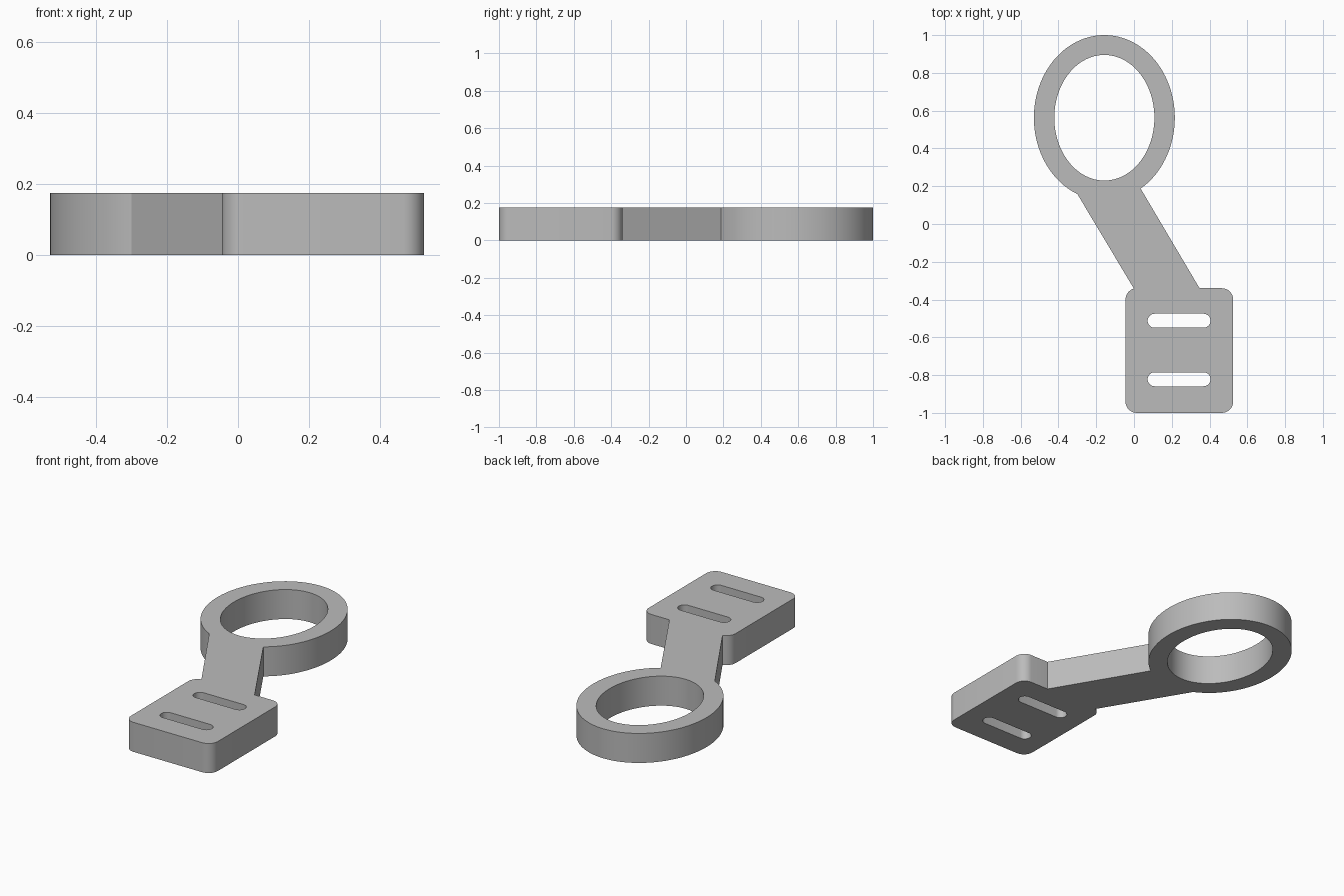
import bpy, bmesh
from math import cos, sin, radians

if "Cube" in bpy.data.objects:
    bpy.data.objects.remove(bpy.data.objects["Cube"], do_unlink=True)

HEIGHT = 0.175
RING = (-0.157, 0.5625)


def arc(centre, rx, ry, start, end, steps):
    """Points along an elliptical arc, angles in degrees."""
    angles = [radians(start + (end - start) * i / steps) for i in range(steps + 1)]
    return [(centre[0] + rx * cos(a), centre[1] + ry * sin(a)) for a in angles]


def slot(y, x0=0.072, x1=0.405, r=0.037):
    """Round-ended slot lying along x."""
    return (arc((x1 - r, y), r, r, -90, 90, 16)
            + arc((x0 + r, y), r, r, 90, 270, 16))


# Outer outline: ring, then the slanted arm into the rounded plate
left, right, front, back, r = -0.045, 0.525, -1.0, -0.34, 0.06
outline = arc(RING, 0.373, 0.4375, -59, 247.5, 96)
outline += arc((left + r, back - r), r, r, 105, 180, 8)
outline += arc((left + r, front + r), r, r, 180, 270, 8)
outline += arc((right - r, front + r), r, r, 270, 360, 8)
outline += arc((right - r, back - r), r, r, 0, 90, 8)
outline.append((0.347, back))

# Ring opening and the two strap slots
ring_hole = arc(RING, 0.265, 0.3325, 0, 360, 96)[:-1]
loops = [outline, ring_hole, slot(-0.512), slot(-0.822)]

# Fill the outline with its openings and give it thickness
profile = bpy.data.curves.new("bracket_profile", "CURVE")
profile.dimensions = "2D"
profile.fill_mode = "BOTH"
profile.extrude = HEIGHT / 2
for points in loops:
    spline = profile.splines.new("POLY")
    spline.points.add(len(points) - 1)
    for p, (x, y) in zip(spline.points, points):
        p.co = (x, y, 0, 1)
    spline.use_cyclic_u = True

helper = bpy.data.objects.new("bracket_profile", profile)
bpy.context.collection.objects.link(helper)
bpy.context.view_layer.update()
evaluated = helper.evaluated_get(bpy.context.evaluated_depsgraph_get())
mesh = bpy.data.meshes.new_from_object(evaluated)
bpy.data.objects.remove(helper, do_unlink=True)

# Weld the rims and rest the part on the floor
bm = bmesh.new()
bm.from_mesh(mesh)
bmesh.ops.remove_doubles(bm, verts=bm.verts, dist=0.0001)
bmesh.ops.translate(bm, verts=bm.verts, vec=(0, 0, HEIGHT / 2))
bmesh.ops.recalc_face_normals(bm, faces=bm.faces)
bm.to_mesh(mesh)
bm.free()

# Plain grey finish
grey = bpy.data.materials.new("grey")
grey.use_nodes = True
colour = (0.5, 0.5, 0.5, 1)
grey.diffuse_color = colour
grey.node_tree.nodes["Principled BSDF"].inputs["Base Color"].default_value = colour
mesh.materials.clear()
mesh.materials.append(grey)

bracket = bpy.data.objects.new("ring_bracket", mesh)
bpy.context.collection.objects.link(bracket)
bpy.ops.object.select_all(action="DESELECT")
bracket.select_set(True)
bpy.context.view_layer.objects.active = bracket
bpy.ops.object.shade_smooth_by_angle(angle=radians(30))
